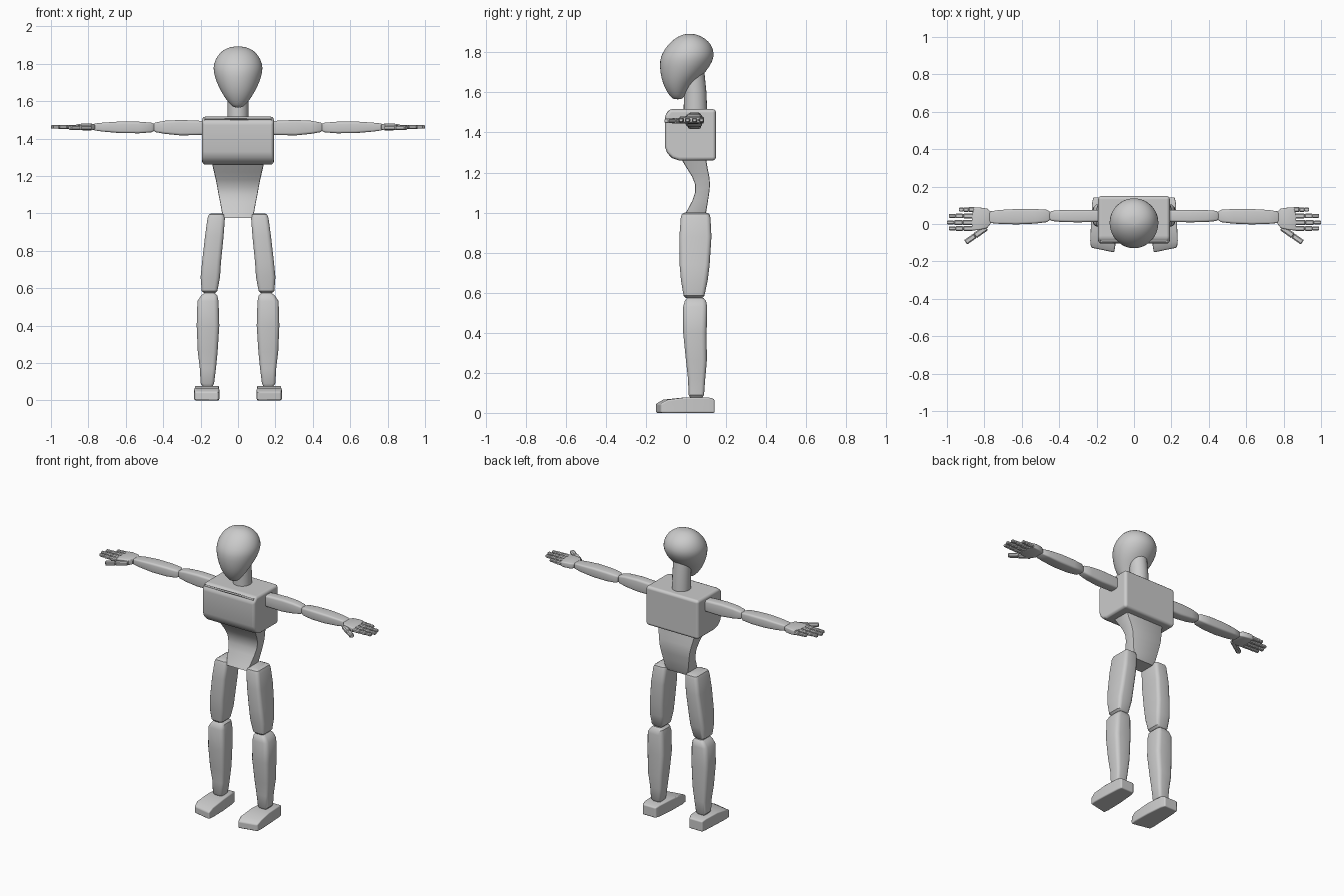
import bpy, bmesh
from math import cos, sin, pi, atan2, hypot
from mathutils import Matrix, Vector


def finish(name, bm, mirror=False, bevel=0, subsurf=0, angle=35):
    bmesh.ops.recalc_face_normals(bm, faces=bm.faces)
    me = bpy.data.meshes.new(name)
    bm.to_mesh(me)
    bm.free()
    ob = bpy.data.objects.new(name, me)
    bpy.context.collection.objects.link(ob)
    bpy.ops.object.select_all(action='DESELECT')
    ob.select_set(True)
    bpy.context.view_layer.objects.active = ob
    bpy.ops.object.shade_smooth_by_angle(angle=angle * pi / 180)
    if bevel:
        b = ob.modifiers.new("Bevel", 'BEVEL')
        b.width, b.segments, b.limit_method = bevel, 3, 'ANGLE'
        b.harden_normals = True
    if subsurf:
        s = ob.modifiers.new("Subsurf", 'SUBSURF')
        s.levels = s.render_levels = subsurf
    if mirror:
        ob.modifiers.new("Mirror", 'MIRROR')
    return ob


def loft(name, rings, axis='z', rnd=0.4, seg=3, mat=None, **kw):
    """Rounded-rectangle sections: (t, a_min, a_max, b_min, b_max)."""
    bm = bmesh.new()
    loops = []
    for t, a0, a1, b0, b1 in rings:
        ca, cb, ha, hb = (a0 + a1) / 2, (b0 + b1) / 2, (a1 - a0) / 2, (b1 - b0) / 2
        ra, rb = (ha, hb) if rnd == 1 else (rnd * min(ha, hb),) * 2
        ring = []
        for q in range(4):
            sa, sb = ((1, 1), (-1, 1), (-1, -1), (1, -1))[q]
            for i in range(seg if rnd == 1 else seg + 1):
                th = pi / 2 * (q + i / seg)
                a = ca + sa * (ha - ra) + ra * cos(th)
                b = cb + sb * (hb - rb) + rb * sin(th)
                ring.append(bm.verts.new((a, b, t) if axis == 'z' else (t, a, b)))
        loops.append(ring)
    n = len(loops[0])
    for lo, hi in zip(loops, loops[1:]):
        for i in range(n):
            j = (i + 1) % n
            bm.faces.new((lo[i], lo[j], hi[j], hi[i]))
    bm.faces.new(loops[0])
    bm.faces.new(loops[-1])
    if mat:
        bm.transform(mat)
    return finish(name, bm, **kw)


# Head: egg shape with the chin forward
loft("head", [
    (1.565, -.055, -.025, -.06, -.025)[:1] + (-.02, .02, -.062, -.022),
    (1.578, -.038, .038, -.078, -.008),
    (1.61, -.065, .065, -.1, .012),
    (1.65, -.09, .09, -.118, .045),
    (1.70, -.116, .116, -.13, .1),
    (1.76, -.134, .134, -.133, .138),
    (1.80, -.131, .131, -.118, .141),
    (1.84, -.113, .113, -.09, .127),
    (1.87, -.085, .085, -.056, .096),
    (1.887, -.05, .05, -.022, .06),
    (1.892, -.02, .02, .0, .036)], rnd=1, seg=6, subsurf=1, angle=180)

# Neck
loft("neck", [(1.50, -.056, .056, -.012, .106), (1.60, -.056, .056, -.01, .102),
              (1.72, -.054, .054, -.02, .09)], rnd=1, seg=6)

# Chest: side profile extruded sideways, rounded edges
bm = bmesh.new()
prof = [(-.105, 1.49), (-.08, 1.517), (.15, 1.517), (.15, 1.26), (-.035, 1.26),
        (-.07, 1.272), (-.095, 1.298), (-.105, 1.33)]
face = bm.faces.new([bm.verts.new((-.192, y, z)) for y, z in prof])
ext = bmesh.ops.extrude_face_region(bm, geom=[face])
bmesh.ops.translate(bm, vec=(.384, 0, 0),
                    verts=[v for v in ext['geom'] if isinstance(v, bmesh.types.BMVert)])
finish("chest", bm, bevel=.024)

# Abdomen: tapered, hollow at the front
loft("abdomen", [
    (.975, -.078, .078, -.015, .09), (1.0, -.085, .085, .0, .1),
    (1.06, -.096, .096, .032, .11), (1.10, -.104, .104, .045, .116),
    (1.14, -.111, .111, .046, .12), (1.18, -.119, .119, .03, .116),
    (1.22, -.128, .128, .005, .108), (1.27, -.14, .14, -.025, .1)], rnd=.15, seg=2)

# Thighs
loft("thigh", [
    (.573, .123, .18, .0, .08), (.585, .11, .194, -.012, .092),
    (.66, .096, .2, -.025, .108), (.74, .091, .192, -.032, .118),
    (.88, .077, .176, -.033, .127), (.975, .07, .163, -.026, .122),
    (.993, .075, .156, -.02, .117), (1.0, .09, .143, -.005, .1)],
    rnd=.45, mirror=True)

# Shins
loft("shin", [
    (.078, .135, .19, .02, .083), (.09, .128, .2, .013, .09), (.17, .118, .204, .01, .096),
    (.26, .109, .215, .0, .104), (.4, .1, .221, -.014, .103), (.53, .104, .217, -.014, .106),
    (.56, .11, .197, -.006, .1), (.573, .124, .182, .005, .088)],
    rnd=.45, mirror=True)

# Feet: (y inner, y outer, x inner, x outer, top height)
bm = bmesh.new()
stations = [(.143, .143, .122, .218, .068), (.11, .11, .112, .224, .078),
            (.0, .0, .102, .23, .078), (-.115, -.09, .1, .234, .066),
            (-.152, -.126, .106, .23, .045)]
loops = [[bm.verts.new(c) for c in ((xi, yi, 0), (xo, yo, 0), (xo, yo, z), (xi, yi, z))]
         for yi, yo, xi, xo, z in stations]
for lo, hi in zip(loops, loops[1:]):
    for i in range(4):
        bm.faces.new((lo[i], lo[i - 1], hi[i - 1], hi[i]))
bm.faces.new(loops[0])
bm.faces.new(loops[-1])
finish("foot", bm, mirror=True, bevel=.008)

# Arms
loft("upper_arm", [
    (.17, .012, .074, 1.42, 1.492), (.22, .01, .076, 1.418, 1.496), (.31, .009, .076, 1.417, 1.499),
    (.39, .011, .074, 1.425, 1.495), (.44, .016, .07, 1.434, 1.486),
    (.452, .025, .062, 1.442, 1.478)], axis='x', mirror=True)
loft("forearm", [
    (.449, .022, .065, 1.44, 1.478), (.465, .01, .076, 1.433, 1.485), (.53, .002, .08, 1.428, 1.49),
    (.63, -.002, .08, 1.429, 1.491), (.72, .001, .075, 1.437, 1.485),
    (.765, .005, .068, 1.443, 1.48), (.773, .012, .062, 1.447, 1.476)], axis='x', mirror=True)

# Hands: palm, then fingers and thumb from short segments
loft("palm", [
    (.768, .0, .068, 1.448, 1.476), (.785, -.022, .082, 1.444, 1.48),
    (.83, -.032, .089, 1.444, 1.48), (.855, -.034, .088, 1.448, 1.477),
    (.866, -.034, .05, 1.451, 1.474)], axis='x', mirror=True)


def finger(name, start, end, cuts, w, h):
    d = Vector(end) - Vector(start)
    length = hypot(d.x, d.y)
    m = Matrix.Translation(start) @ Matrix.Rotation(atan2(d.y, d.x), 4, 'Z')
    for k, (f0, f1) in enumerate(zip(cuts, cuts[1:])):
        s = 1 - .1 * k
        a, b, e = w / 2 * s, h / 2 * s, .004
        t0, t1 = f0 * length, f1 * length
        loft(f"{name}_segment_{k + 1}", [
            (t0, -a * .7, a * .7, -b * .7, b * .7), (t0 + e, -a, a, -b, b),
            (t1 - e, -a, a, -b, b), (t1, -a * .7, a * .7, -b * .7, b * .7)],
            axis='x', rnd=.5, seg=1, mat=m, mirror=True)


for name, y, x0, x1 in (("little_finger", .077, .85, .935), ("ring_finger", .043, .86, .99),
                        ("middle_finger", .008, .86, 1.0), ("index_finger", -.024, .86, .99)):
    finger(name, (x0, y, 1.462), (x1, y, 1.46), (0, .4, .73, 1), .027, .023)
finger("thumb", (.79, -.02, 1.458), (.9, -.098, 1.456), (0, .55, 1), .032, .026)
